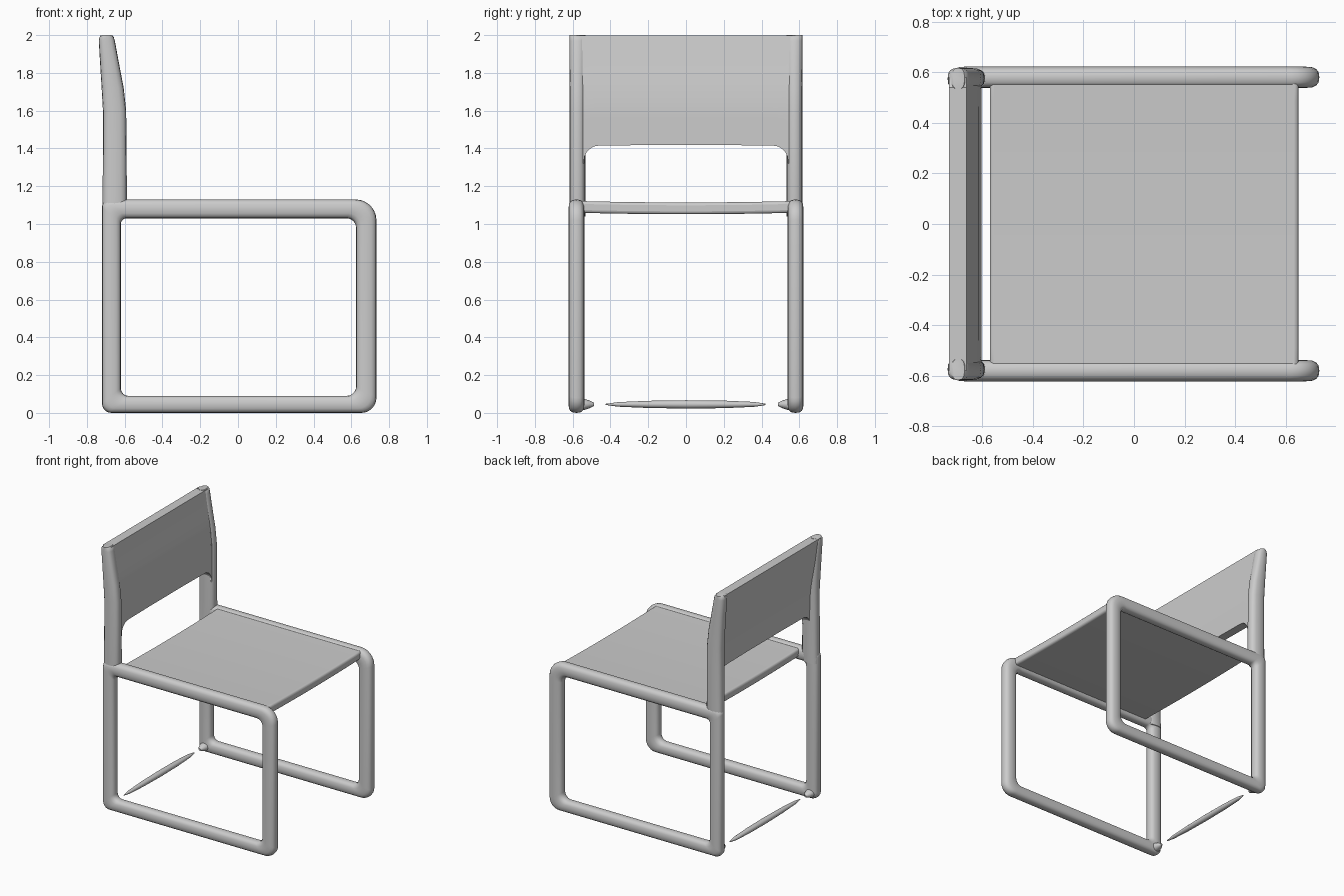
import bpy, bmesh
from math import sin, cos, pi, radians

if "Cube" in bpy.data.objects:
    bpy.data.objects.remove(bpy.data.objects["Cube"])

SIDES = 16


def finish(name, bm, mirror=False, bevel=0, angle=40):
    bmesh.ops.recalc_face_normals(bm, faces=bm.faces)
    me = bpy.data.meshes.new(name)
    bm.to_mesh(me)
    bm.free()
    ob = bpy.data.objects.new(name, me)
    bpy.context.collection.objects.link(ob)
    if mirror:
        m = ob.modifiers.new("Mirror", 'MIRROR')
        m.use_axis = (False, True, False)
    if bevel:
        b = ob.modifiers.new("Bevel", 'BEVEL')
        b.width, b.segments = bevel, 3
    bpy.ops.object.select_all(action='DESELECT')
    ob.select_set(True)
    bpy.context.view_layer.objects.active = ob
    bpy.ops.object.shade_smooth_by_angle(angle=radians(angle))
    return ob


def soft(v, e=0.75):
    return (abs(v) ** e) * (1 if v >= 0 else -1)


def skin(bm, rings, closed):
    """Bridge equal rings of points into a tube."""
    rows = [[bm.verts.new(p) for p in r] for r in rings]
    n = len(rows[0])
    for i in range(len(rows) if closed else len(rows) - 1):
        a, b = rows[i], rows[(i + 1) % len(rows)]
        for k in range(n):
            bm.faces.new((a[k], a[(k + 1) % n], b[(k + 1) % n], b[k]))
    if not closed:
        bm.faces.new(rows[0])
        bm.faces.new(rows[-1])


def side_tube(bm, pairs, y, ry, closed):
    """Rounded tube between matched outer and inner side-view points."""
    rings = []
    for (ox, oz), (ix, iz) in pairs:
        ring = []
        for k in range(SIDES):
            a = 2 * pi * k / SIDES
            u, v = soft(cos(a)), soft(sin(a))
            ring.append(((ox + ix) / 2 + u * (ox - ix) / 2, y + v * ry,
                         (oz + iz) / 2 + u * (oz - iz) / 2))
        rings.append(ring)
    skin(bm, rings, closed)


def rounded_rect(x0, x1, z0, z1, radii, steps=6):
    corners = [(x0, z0, 1, 1), (x1, z0, -1, 1), (x1, z1, -1, -1), (x0, z1, 1, -1)]
    pts = []
    for i, ((x, z, sx, sz), r) in enumerate(zip(corners, radii)):
        for s in range(steps + 1):
            a = pi + (i + s / steps) * pi / 2
            pts.append((x + sx * r + r * cos(a), z + sz * r + r * sin(a)))
    return pts


def lerp(table, z):
    for (z0, x0), (z1, x1) in zip(table, table[1:]):
        if z <= z1:
            return x0 + (x1 - x0) * (z - z0) / (z1 - z0)
    return table[-1][1]


# Side frames: closed loops of leg, floor rail and seat rail
bm = bmesh.new()
outer = rounded_rect(-0.72, 0.733, 0.0, 1.13, (0.05, 0.08, 0.11, 0.04))
inner = rounded_rect(-0.62, 0.625, 0.09, 1.03, (0.04, 0.05, 0.05, 0.03))
side_tube(bm, list(zip(outer, inner)), 0.58, 0.042, True)
finish("side_frame", bm, mirror=True)

# Back posts rising above the seat
bm = bmesh.new()
post = [(1.04, -.718, -.60), (1.12, -.717, -.588), (1.4, -.715, -.59), (1.6, -.715, -.592),
        (1.72, -.722, -.605), (1.85, -.73, -.63), (1.97, -.737, -.652), (1.99, -.733, -.658),
        (2.0, -.72, -.67)]
side_tube(bm, [((b, z), (f, z)) for z, b, f in post], 0.575, 0.042, False)
finish("back_post", bm, mirror=True)

# Backrest panel with rounded lower corners
bm = bmesh.new()
front = [(1.3, -.602), (1.6, -.603), (1.72, -.615), (1.85, -.637), (2.0, -.662)]
back = [(1.3, -.665), (1.6, -.675), (1.72, -.695), (1.85, -.715), (2.0, -.732)]
half = [(0.58, 1.32), (0.54, 1.32)]
half += [(0.46 + 0.08 * cos(a), 1.335 + 0.08 * sin(a)) for a in [i * pi / 12 for i in range(7)]]
half += [(0.2, 1.418)]
cols = half + [(-y, z) for y, z in reversed(half)]
rings = []
for y, low in cols:
    zs = [low + (1.998 - low) * i / 12 for i in range(13)]
    rings.append([(lerp(front, z), y, z) for z in zs] +
                 [(lerp(back, z), y, z) for z in reversed(zs)])
skin(bm, rings, False)
finish("backrest", bm, bevel=0.012)

# Seat sling, very slightly dished
bm = bmesh.new()
rings = []
for i in range(13):
    y = -0.585 + 1.17 * i / 12
    dip = 0.008 * (1 - (y / 0.585) ** 2)
    xs = [-0.57 + 1.22 * k / 8 for k in range(9)]
    rings.append([(x, y, 1.122 - dip) for x in xs] +
                 [(x, y, 1.06 - dip) for x in reversed(xs)])
skin(bm, rings, False)
finish("seat", bm, bevel=0.015)


def spindle(name, stations, mirror):
    """Round bar along y, given (y, radius in x, radius in z)."""
    bm = bmesh.new()
    skin(bm, [[(-0.665 + rx * cos(2 * pi * k / 12), y, 0.045 + rz * sin(2 * pi * k / 12))
               for k in range(12)] for y, rx, rz in stations], False)
    finish(name, bm, mirror=mirror)


# Loose floor bar with tapered ends, and the stubs on the rear legs
spindle("rear_floor_bar", [(-.425, .003, .003), (-.36, .013, .012), (-.2, .02, .019),
                           (0, .023, .022), (.2, .022, .02), (.36, .016, .013),
                           (.42, .004, .004)], False)
spindle("rear_stub", [(.58, .04, .035), (.54, .035, .03), (.51, .025, .02),
                      (.487, .008, .008)], True)
